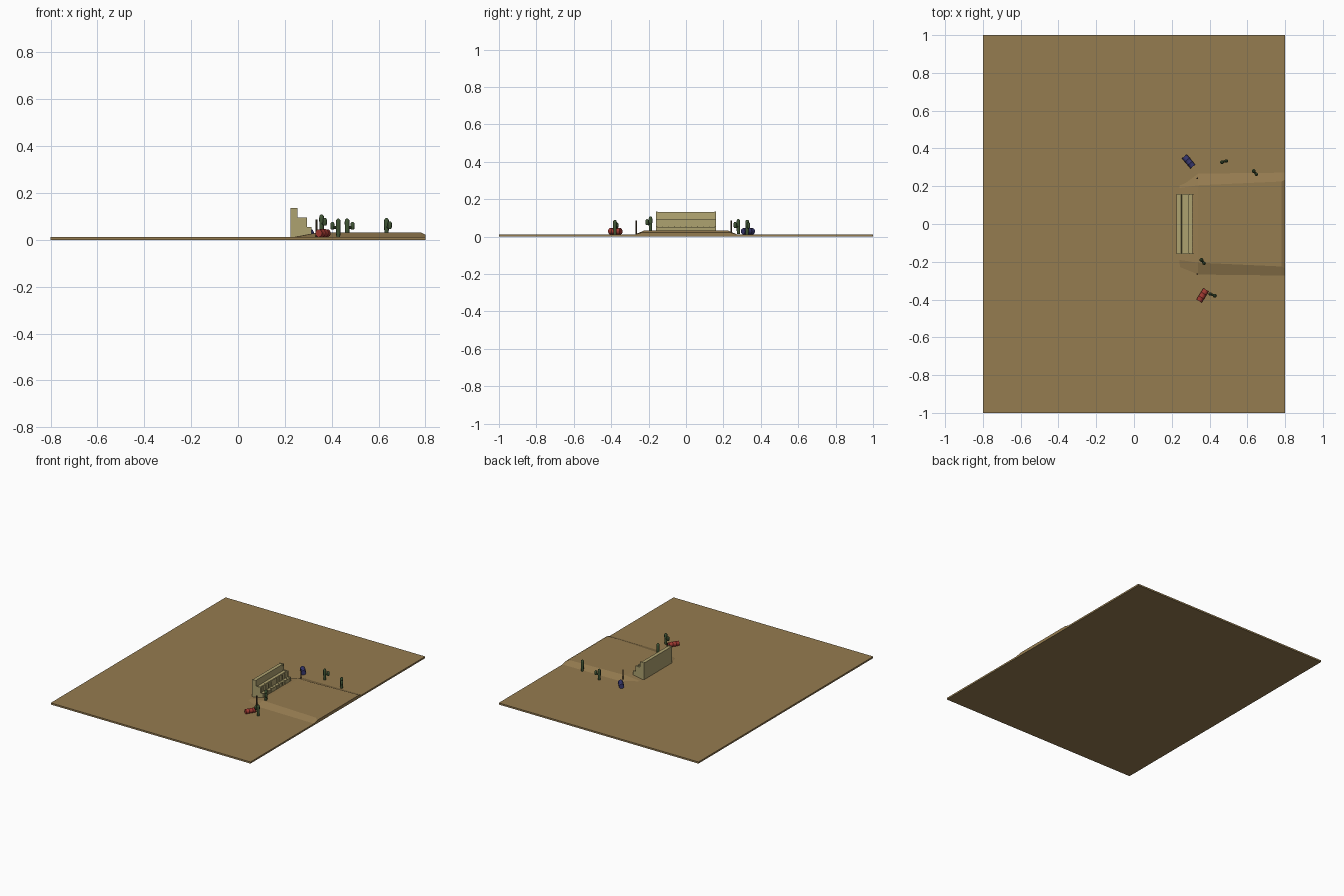
import bpy, bmesh, math
from mathutils import Vector, Matrix

if "Cube" in bpy.data.objects:
    bpy.data.objects.remove(bpy.data.objects["Cube"])


def material(name, rgb):
    m = bpy.data.materials.new(name)
    m.diffuse_color = (*rgb, 1)
    m.use_nodes = True
    m.node_tree.nodes["Principled BSDF"].inputs["Base Color"].default_value = m.diffuse_color
    return m


SAND = material("sand", (0.30, 0.20, 0.08))
STONE = material("stand_tan", (0.42, 0.36, 0.16))
GREEN = material("cactus_green", (0.05, 0.09, 0.035))
RED = material("barrel_red", (0.35, 0.04, 0.03))
BLUE = material("barrel_blue", (0.04, 0.04, 0.16))
DARK = material("post_dark", (0.06, 0.04, 0.02))


def finish(name, bm, mat, smooth=False):
    bmesh.ops.recalc_face_normals(bm, faces=bm.faces)
    me = bpy.data.meshes.new(name)
    bm.to_mesh(me)
    bm.free()
    me.materials.append(mat)
    ob = bpy.data.objects.new(name, me)
    bpy.context.collection.objects.link(ob)
    if smooth:
        bpy.ops.object.select_all(action='DESELECT')
        ob.select_set(True)
        bpy.context.view_layer.objects.active = ob
        bpy.ops.object.shade_smooth_by_angle(angle=math.radians(40))
    return ob


def add_box(bm, lo, hi):
    lo, hi = Vector(lo), Vector(hi)
    s = hi - lo
    bmesh.ops.create_cube(bm, size=1, matrix=Matrix.Translation((lo + hi) / 2)
                          @ Matrix.Diagonal((s.x, s.y, s.z, 1)))


def add_prism(bm, profile, y0, y1):
    # Extrude an x,z profile along y
    f = bm.faces.new([bm.verts.new((x, y0, z)) for x, z in profile])
    r = bmesh.ops.extrude_face_region(bm, geom=[f])
    verts = [g for g in r["geom"] if isinstance(g, bmesh.types.BMVert)]
    bmesh.ops.translate(bm, verts=verts, vec=(0, y1 - y0, 0))


def add_lathe(bm, profile, mat=Matrix.Identity(4), sides=10):
    # Revolve r,z profile around z with closed ends
    rings = []
    for r, z in profile:
        rings.append([bm.verts.new(mat @ Vector((r * math.cos(2 * math.pi * i / sides),
                     r * math.sin(2 * math.pi * i / sides), z))) for i in range(sides)])
    for a, b in zip(rings, rings[1:]):
        for i in range(sides):
            j = (i + 1) % sides
            bm.faces.new((a[i], a[j], b[j], b[i]))
    bm.faces.new(rings[0])
    bm.faces.new(rings[-1])


# Ground slab
bm = bmesh.new()
add_box(bm, (-0.8, -1, 0), (0.8, 1, 0.012))
finish("ground_slab", bm, SAND)

# Raised mound: cross sections from the tapered inner end to the right edge
bm = bmesh.new()
sections = []
for x, half, top, z in ((0.24, 0.23, 0.19, 0.0125), (0.34, 0.27, 0.205, 0.031),
                        (0.78, 0.275, 0.225, 0.032), (0.80, 0.275, 0.235, 0.022)):
    sections.append([bm.verts.new((x, y, h)) for y, h in
                     ((-half, 0.011), (-top, z), (top, z), (half, 0.011))])
for a, b in zip(sections, sections[1:]):
    for i in range(4):
        j = (i + 1) % 4
        bm.faces.new((a[i], a[j], b[j], b[i]))
bm.faces.new(sections[0])
bm.faces.new(sections[-1])
finish("raised_mound", bm, SAND)

# Grandstand: stepped core, end walls and dividers
bm = bmesh.new()
add_prism(bm, [(0.225, 0.012), (0.31, 0.012), (0.31, 0.05), (0.288, 0.05),
               (0.288, 0.088), (0.255, 0.088), (0.25, 0.132), (0.225, 0.132)],
          -0.154, 0.154)
finish("stand_steps", bm, STONE)
bm = bmesh.new()
for s in (-1, 1):
    add_prism(bm, [(0.225, 0.012), (0.314, 0.012), (0.314, 0.055), (0.294, 0.055),
                   (0.294, 0.095), (0.255, 0.095), (0.255, 0.135), (0.225, 0.135)],
              s * 0.153, s * 0.16)
finish("stand_end_walls", bm, STONE)
bm = bmesh.new()
for i in range(1, 10):
    y = -0.154 + 0.0308 * i
    add_box(bm, (0.28, y - 0.0015, 0.05), (0.291, y + 0.0015, 0.094))
    add_box(bm, (0.30, y - 0.0015, 0.02), (0.313, y + 0.0015, 0.054))
add_box(bm, (0.282, -0.154, 0.088), (0.291, 0.154, 0.094))
finish("stand_dividers", bm, STONE)

# Posts beside the mound
for i, y in enumerate((-0.265, 0.242)):
    bm = bmesh.new()
    add_lathe(bm, [(0.004, 0.01), (0.004, 0.086)],
              Matrix.Translation((0.335, y, 0)), 8)
    finish(f"post_{i + 1}", bm, DARK)


# Cacti: trunk with a rounded top and one elbowed arm
def cactus(name, trunk, arm, z):
    bm = bmesh.new()
    t, a = Vector((*trunk, z)), Vector((*arm, z))
    add_lathe(bm, [(0.008, -0.004), (0.0095, 0.02), (0.0105, 0.062),
                   (0.009, 0.071), (0.004, 0.076)], Matrix.Translation(t))
    add_lathe(bm, [(0.006, 0.03), (0.0085, 0.035), (0.009, 0.052), (0.0075, 0.058),
                   (0.003, 0.062)], Matrix.Translation(a))
    d = a - t
    add_lathe(bm, [(0.006, 0), (0.006, d.length)],
              Matrix.Translation(t + Vector((0, 0, 0.038)))
              @ d.to_track_quat('Z', 'Y').to_matrix().to_4x4(), 8)
    finish(name, bm, GREEN, True)


cactus("cactus_1", (0.428, -0.38), (0.403, -0.37), 0.014)
cactus("cactus_2", (0.357, -0.19), (0.371, -0.208), 0.031)
cactus("cactus_3", (0.466, 0.327), (0.489, 0.334), 0.014)
cactus("cactus_4", (0.634, 0.28), (0.648, 0.263), 0.017)


# Barrels lying on their sides
def barrel(name, centre, angle, mat):
    bm = bmesh.new()
    half, r = 0.035, 0.0165
    prof = [(r, -half)]
    for z in (-0.012, 0.012):
        prof += [(r, z - 0.003), (r + 0.0015, z), (r, z + 0.003)]
    prof.append((r, half))
    m = (Matrix.Translation((*centre, 0.012 + r)) @ Matrix.Rotation(angle, 4, 'Z')
         @ Matrix.Rotation(math.pi / 2, 4, 'Y'))
    add_lathe(bm, prof, m, 16)
    finish(name, bm, mat, True)


barrel("red_barrel", (0.363, -0.378), math.radians(58), RED)
barrel("blue_barrel", (0.289, 0.331), math.radians(-50), BLUE)
